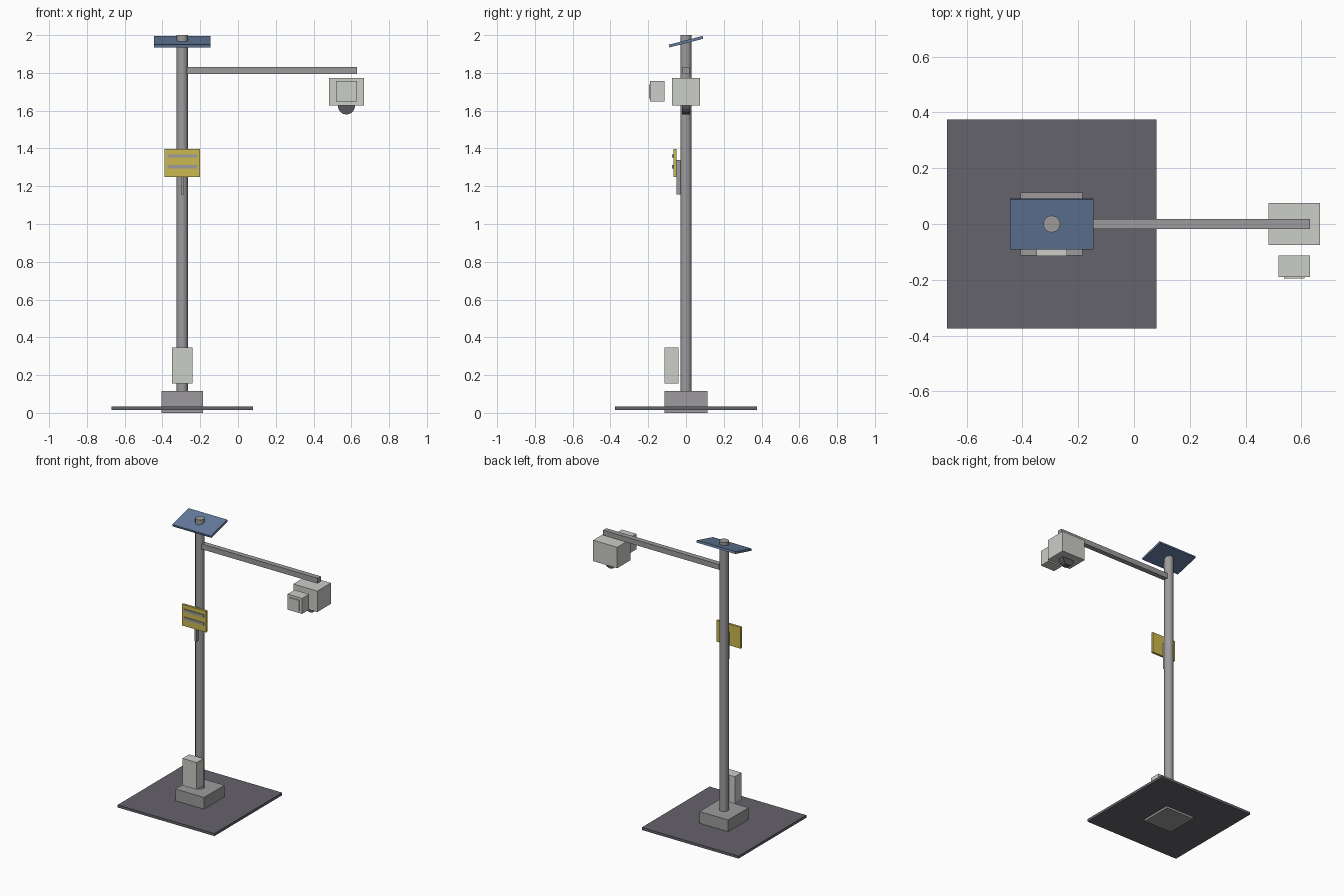
import bpy
import math

if "Cube" in bpy.data.objects:
    bpy.data.objects.remove(bpy.data.objects["Cube"], do_unlink=True)


def material(name, rgb):
    m = bpy.data.materials.new(name)
    m.use_nodes = True
    m.diffuse_color = (*rgb, 1)
    m.node_tree.nodes["Principled BSDF"].inputs["Base Color"].default_value = (*rgb, 1)
    return m


asphalt = material("dark asphalt", (0.13, 0.125, 0.145))
steel = material("grey steel", (0.34, 0.33, 0.34))
casing = material("pale casing", (0.60, 0.61, 0.57))
yellow = material("sign yellow", (0.60, 0.48, 0.08))
blue = material("solar blue", (0.13, 0.20, 0.34))
dark = material("dark lens", (0.10, 0.10, 0.11))


def box(name, x, y, z, mat, tilt=0):
    """Box from (min, max) ranges, optionally tilted about x."""
    ranges = (x, y, z)
    bpy.ops.mesh.primitive_cube_add(size=1, location=[(a + b) / 2 for a, b in ranges])
    ob = bpy.context.object
    ob.name = name
    ob.scale = [b - a for a, b in ranges]
    bpy.ops.object.transform_apply(location=False, rotation=False, scale=True)
    ob.rotation_euler.x = tilt
    ob.data.materials.append(mat)
    return ob


def cylinder(name, centre, radius, depth, mat, rotation=(0, 0, 0)):
    bpy.ops.mesh.primitive_cylinder_add(vertices=24, radius=radius, depth=depth,
                                        location=centre, rotation=rotation)
    ob = bpy.context.object
    ob.name = name
    ob.data.materials.append(mat)
    bpy.ops.object.shade_smooth_by_angle(angle=math.radians(30))
    return ob


def around(centre, half):
    return (centre - half, centre + half)


POLE_X = -0.295
HEAD_X = 0.574

# Ground slab, footing and pole
box("ground_slab", around(POLE_X, 0.375), (-0.375, 0.375), (0.015, 0.033), asphalt)
box("footing", around(POLE_X, 0.111), (-0.113, 0.113), (0, 0.115), steel)
cylinder("pole", (POLE_X, 0, 1.05), 0.03, 1.9, steel)

# Control cabinet in front of the pole
box("control_cabinet", around(POLE_X, 0.055), (-0.114, -0.04), (0.155, 0.345), casing)

# Sign with its bracket and raised bars
box("sign_bracket", around(POLE_X, 0.008), (-0.05, -0.026), (1.155, 1.34), steel)
box("sign_board", around(POLE_X, 0.093), (-0.066, -0.05), (1.248, 1.397), yellow)
for name, z in (("upper", 1.36), ("lower", 1.304)):
    box(name + "_sign_bar", around(POLE_X, 0.077), (-0.073, -0.065), around(z, 0.009), steel)

# Tilted solar panel
box("solar_panel", around(POLE_X, 0.15), around(0, 0.0925), around(1.965, 0.0075),
    blue, math.radians(14.5))

# Side arm
box("side_arm", (-0.27, 0.63), (-0.018, 0.018), (1.795, 1.832), steel)

# Sensor head with round lens below and a smaller front unit
box("sensor_head", around(HEAD_X, 0.093), (-0.075, 0.075), (1.627, 1.774), casing)
cylinder("round_lens", (HEAD_X, 0, 1.625), 0.045, 0.042, dark, (math.pi / 2, 0, 0))
box("front_unit", around(HEAD_X, 0.056), (-0.19, -0.113), (1.648, 1.757), casing)
box("front_window", around(HEAD_X, 0.037), (-0.196, -0.189), (1.665, 1.739), casing)
